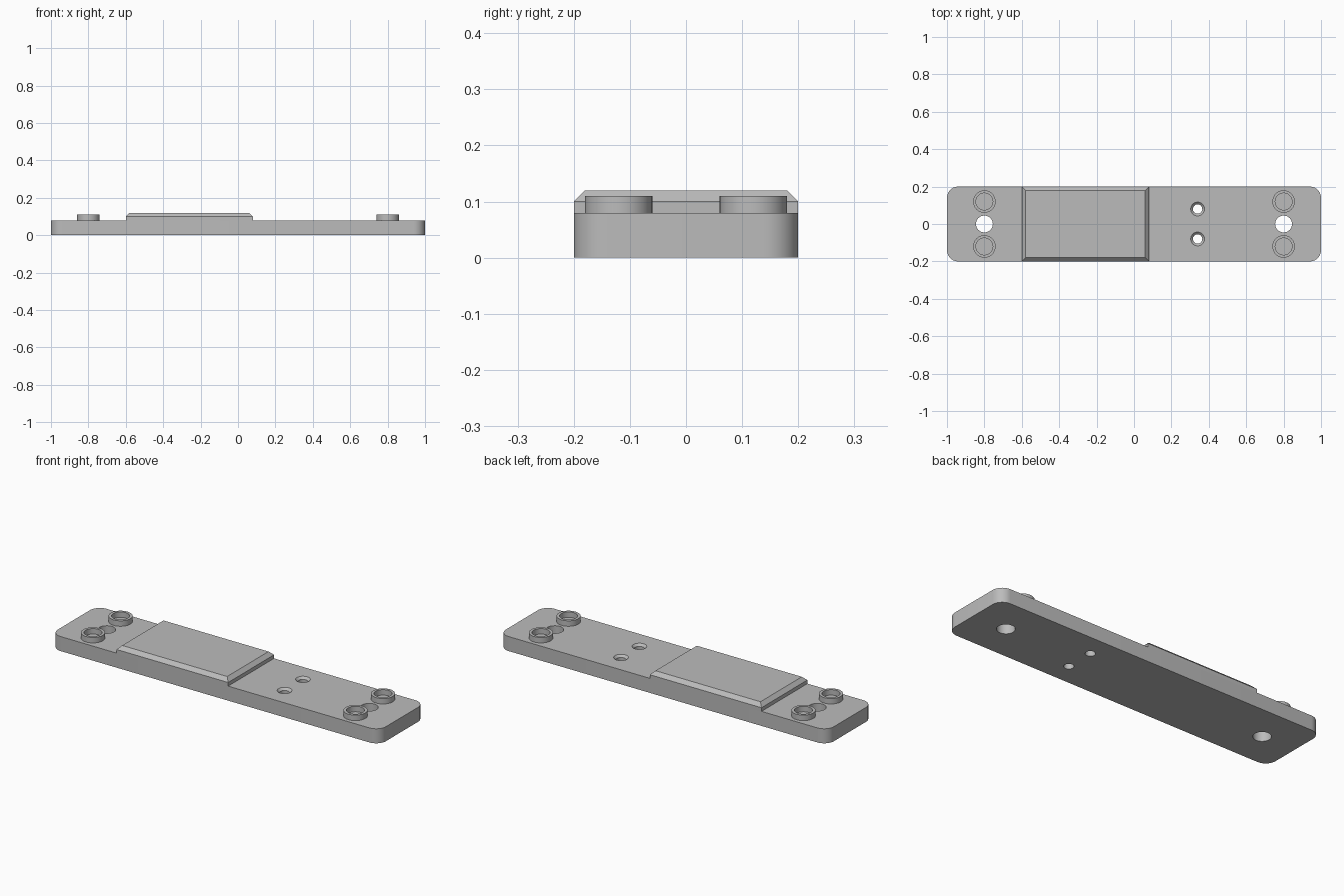
import bpy
import bmesh
from math import cos, sin, pi, radians

cube = bpy.data.objects.get("Cube")
if cube:
    bpy.data.objects.remove(cube, do_unlink=True)

grey = bpy.data.materials.new("plain grey")
grey.use_nodes = True
grey.diffuse_color = (0.5, 0.5, 0.5, 1)
grey.node_tree.nodes["Principled BSDF"].inputs["Base Color"].default_value = (0.5, 0.5, 0.5, 1)

SEGMENTS = 48


def make_object(name, bm):
    bmesh.ops.recalc_face_normals(bm, faces=bm.faces)
    mesh = bpy.data.meshes.new(name)
    bm.to_mesh(mesh)
    bm.free()
    mesh.materials.append(grey)
    obj = bpy.data.objects.new(name, mesh)
    bpy.context.collection.objects.link(obj)
    return obj


def smooth(obj):
    bpy.ops.object.select_all(action="DESELECT")
    obj.select_set(True)
    bpy.context.view_layer.objects.active = obj
    bpy.ops.object.shade_smooth_by_angle(angle=radians(30))


def lathe(name, profile, x, y, closed_loop=False):
    """Revolve (radius, height) points about a vertical axis at x, y."""
    bm = bmesh.new()
    rings = [[bm.verts.new((x + r * cos(2 * pi * i / SEGMENTS),
                            y + r * sin(2 * pi * i / SEGMENTS), z))
              for i in range(SEGMENTS)] for r, z in profile]
    pairs = list(zip(rings, rings[1:]))
    if closed_loop:
        pairs.append((rings[-1], rings[0]))
    else:
        bm.faces.new(rings[0])
        bm.faces.new(rings[-1])
    for low, high in pairs:
        for i in range(SEGMENTS):
            j = (i + 1) % SEGMENTS
            bm.faces.new((low[i], low[j], high[j], high[i]))
    return make_object(name, bm)


def box(bm, x0, x1, y0, y1, z0, z1):
    bmesh.ops.create_cube(bm, size=1)
    for v in bm.verts:
        v.co = ((x0 + x1) / 2 + v.co.x * (x1 - x0),
                (y0 + y1) / 2 + v.co.y * (y1 - y0),
                (z0 + z1) / 2 + v.co.z * (z1 - z0))


# Base plate with rounded vertical corners
bm = bmesh.new()
box(bm, -1, 1, -0.2, 0.2, 0, 0.08)
upright = [e for e in bm.edges if abs(e.verts[0].co.z - e.verts[1].co.z) > 0.01]
bmesh.ops.bevel(bm, geom=upright, offset=0.06, segments=10, profile=0.5, affect="EDGES")
plate = make_object("base_plate", bm)

# Through holes: plain ones at the ends, countersunk pair beside the pad
cutters = [lathe("end_hole_cutter", [(0.045, -0.05), (0.045, 0.15)], x, 0)
           for x in (-0.8, 0.8)]
sink = [(0.025, -0.05), (0.025, 0.068), (0.037, 0.08), (0.037, 0.15)]
cutters += [lathe("small_hole_cutter", sink, 0.34, y) for y in (-0.08, 0.08)]
bpy.context.view_layer.objects.active = plate
for cutter in cutters:
    cutter.hide_render = True
    mod = plate.modifiers.new("hole", "BOOLEAN")
    mod.operation = "DIFFERENCE"
    mod.solver = "EXACT"
    mod.object = cutter
    bpy.ops.object.modifier_apply(modifier=mod.name)
for cutter in cutters:
    bpy.data.objects.remove(cutter, do_unlink=True)
smooth(plate)

# Raised pad with a chamfered top
bm = bmesh.new()
box(bm, -0.6, 0.08, -0.2, 0.2, 0.08, 0.12)
rim = [e for e in bm.edges if all(v.co.z > 0.11 for v in e.verts)]
bmesh.ops.bevel(bm, geom=rim, offset=0.02, segments=1, affect="EDGES")
make_object("raised_pad", bm)

# Ring bosses at both ends
ring = [(0.06, 0.08), (0.06, 0.11), (0.045, 0.11), (0.045, 0.08)]
for side, x in (("right", -0.8), ("left", 0.8)):
    for end, y in (("front", -0.12), ("back", 0.12)):
        smooth(lathe(f"{side}_{end}_ring_boss", ring, x, y, closed_loop=True))
